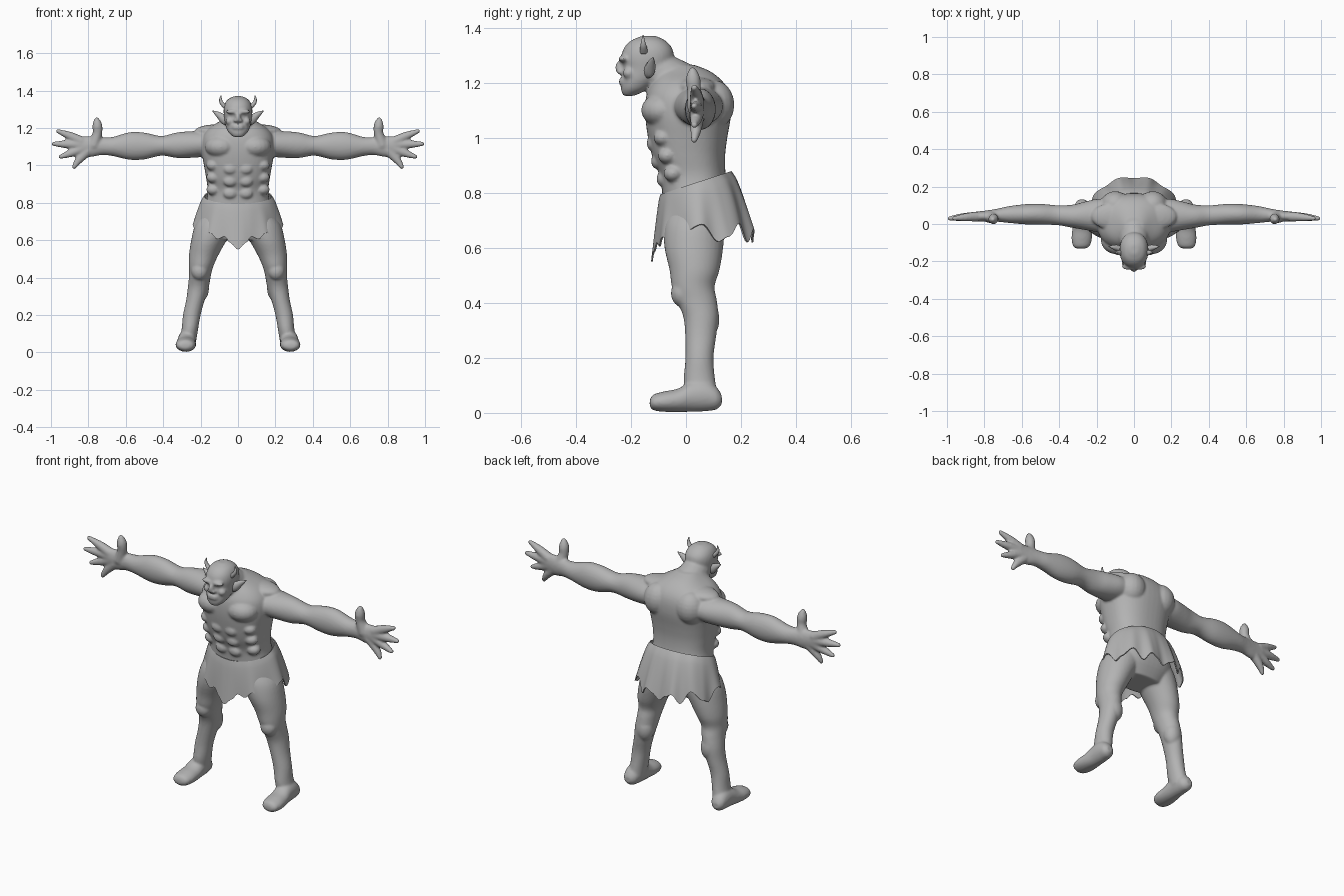
import bpy, bmesh, math
from mathutils import Vector, Matrix

grey = bpy.data.materials.new("stone grey")
grey.diffuse_color = (0.45, 0.45, 0.45, 1)


def spline(rows, steps):
    """Smooth interpolation through rows of numbers."""
    out = []
    for i in range(len(rows) - 1):
        p = [rows[max(0, min(len(rows) - 1, i + k))] for k in (-1, 0, 1, 2)]
        for s in range(steps):
            t = s / steps
            out.append([b + 0.5 * t * (c - a + t * (2*a - 5*b + 4*c - d + t * (3*(b - c) + d - a)))
                        for a, b, c, d in zip(*p)])
    return out + [list(rows[-1])]


def tube(bm, axis, rows, power=2.0, sides=32, steps=4):
    """Loft of ovals along an axis; row = position, then min/max of the two other axes."""
    rings = []
    for pos, a0, a1, b0, b1 in spline(rows, steps):
        ring = []
        for i in range(sides):
            t = 2 * math.pi * i / sides
            c, s = math.cos(t), math.sin(t)
            a = (a0 + a1) / 2 + (a1 - a0) / 2 * math.copysign(abs(c) ** (2 / power), c)
            b = (b0 + b1) / 2 + (b1 - b0) / 2 * math.copysign(abs(s) ** (2 / power), s)
            co = {'x': (pos, a, b), 'y': (a, pos, b), 'z': (a, b, pos)}[axis]
            ring.append(bm.verts.new(co))
        rings.append(ring)
    for r, q in zip(rings, rings[1:]):
        for i in range(sides):
            j = (i + 1) % sides
            bm.faces.new((r[i], r[j], q[j], q[i]))
    bm.faces.new(rings[0][::-1])
    bm.faces.new(rings[-1])


def blob(bm, centre, radii):
    m = Matrix.Translation(centre) @ Matrix.Diagonal((*radii, 1))
    bmesh.ops.create_uvsphere(bm, u_segments=20, v_segments=12, radius=1, matrix=m)


def finger(bm, points):
    """Chain of overlapping balls; point = x, y, z, radius."""
    for x, y, z, r in spline(points, 6):
        blob(bm, (x, y, z), (r, r, r))


def finish(name, bm, mods):
    bmesh.ops.recalc_face_normals(bm, faces=bm.faces)
    me = bpy.data.meshes.new(name)
    bm.to_mesh(me)
    bm.free()
    ob = bpy.data.objects.new(name, me)
    bpy.context.collection.objects.link(ob)
    me.materials.append(grey)
    for kind, settings in mods:
        mod = ob.modifiers.new(kind, kind)
        for k, v in settings.items():
            setattr(mod, k, v)
    bpy.ops.object.select_all(action='DESELECT')
    ob.select_set(True)
    bpy.context.view_layer.objects.active = ob
    bpy.ops.object.convert(target='MESH')
    ob.data.shade_smooth()
    return ob


MIRROR = ('MIRROR', {'use_mirror_merge': False})
body = bmesh.new()

# Torso, hips to the base of the neck
tube(body, 'z', [
    (0.60, -.13, .13, -.05, .12), (0.68, -.19, .19, -.08, .16), (0.78, -.175, .175, -.085, .16),
    (0.86, -.162, .162, -.095, .145), (0.93, -.17, .17, -.122, .142), (1.00, -.182, .182, -.138, .15),
    (1.08, -.195, .195, -.148, .163), (1.15, -.19, .19, -.145, .16), (1.20, -.155, .155, -.125, .137),
    (1.24, -.09, .09, -.10, .09), (1.265, -.05, .05, -.08, .03)], power=2.4, sides=48)
# Chest, shoulder blades and belly muscles
blob(body, (.09, -.085, 1.10), (.088, .078, .062))
blob(body, (.10, .10, 1.12), (.08, .076, .09))
blob(body, (.10, .04, 1.185), (.13, .075, .035))
for z, y in ((.85, -.087), (.915, -.107), (.98, -.123)):
    blob(body, (.042, y, z), (.036, .02, .028))
    blob(body, (.13, y + .04, z + .02), (.04, .035, .03))

# Neck
finger(body, [(0, 0, 1.18, .085), (0, -.06, 1.215, .08), (0, -.115, 1.25, .07)])

# Head
tube(body, 'z', [
    (1.152, -.024, .024, -.228, -.19), (1.175, -.05, .05, -.236, -.14), (1.21, -.066, .066, -.234, -.10),
    (1.25, -.073, .073, -.230, -.06), (1.29, -.077, .077, -.236, -.045), (1.325, -.072, .072, -.226, -.05),
    (1.353, -.054, .054, -.20, -.075), (1.37, -.022, .022, -.16, -.11)], power=2.2)
# Brow, nose, cheeks, lips
blob(body, (.03, -.228, 1.287), (.036, .018, .012))
blob(body, (0, -.238, 1.255), (.015, .02, .026))
blob(body, (.012, -.236, 1.24), (.013, .016, .010))
blob(body, (.045, -.208, 1.235), (.022, .022, .02))
for z in (1.198, 1.211):
    blob(body, (0, -.232, z), (.032, .013, .006))

# Arm
tube(body, 'x', [
    (.08, -.05, .12, 1.05, 1.19), (.18, -.045, .135, 1.045, 1.185), (.26, -.032, .12, 1.04, 1.182),
    (.33, -.02, .103, 1.04, 1.175), (.41, -.006, .10, 1.052, 1.157), (.50, -.004, .108, 1.032, 1.175),
    (.58, -.002, .106, 1.03, 1.177), (.67, .006, .095, 1.05, 1.152), (.73, .012, .082, 1.055, 1.15),
    (.79, .012, .072, 1.045, 1.155), (.85, .015, .065, 1.055, 1.155), (.88, .022, .058, 1.07, 1.145)])
# Fingers and thumb
finger(body, [(.84, .04, 1.11, .027), (.92, .036, 1.113, .022), (.985, .03, 1.115, .012)])
finger(body, [(.84, .04, 1.13, .027), (.90, .036, 1.158, .022), (.962, .03, 1.183, .012)])
finger(body, [(.83, .04, 1.09, .027), (.89, .036, 1.067, .022), (.948, .03, 1.046, .012)])
finger(body, [(.80, .04, 1.08, .028), (.85, .036, 1.03, .021), (.876, .03, .992, .012)])
finger(body, [(.77, .04, 1.11, .035), (.752, .03, 1.17, .026), (.752, .026, 1.21, .027), (.755, .024, 1.242, .015)])

# Leg
tube(body, 'z', [
    (.05, .225, .318, 0, .118), (.12, .214, .302, -.008, .106), (.20, .20, .294, -.002, .10),
    (.28, .178, .277, -.003, .11), (.35, .156, .268, -.01, .118), (.41, .145, .262, -.035, .112),
    (.46, .132, .262, -.052, .104), (.52, .105, .262, -.06, .122), (.60, .06, .25, -.078, .135),
    (.68, .01, .23, -.08, .14), (.74, .02, .19, -.06, .13)])
# Kneecap and calf
blob(body, (.205, -.015, .435), (.045, .04, .05))
blob(body, (.205, .075, .34), (.05, .047, .07))

# Foot
tube(body, 'y', [
    (-.132, .265, .305, .025, .045), (-.12, .238, .325, .01, .066), (-.08, .225, .334, .004, .078),
    (-.03, .225, .33, .003, .088), (.02, .226, .323, .004, .115), (.07, .228, .32, .006, .12),
    (.11, .238, .314, .012, .095), (.13, .26, .298, .03, .065)])

finish("body", body, [
    MIRROR,
    ('REMESH', {'mode': 'VOXEL', 'voxel_size': 0.0065}),
    ('SMOOTH', {'factor': 0.5, 'iterations': 5})])

# Pointed ears
ears = bmesh.new()
tube(ears, 'x', [
    (.06, -.155, -.125, 1.215, 1.268), (.085, -.148, -.112, 1.222, 1.278),
    (.108, -.138, -.112, 1.25, 1.288), (.136, -.122, -.118, 1.288, 1.293)], sides=16)
finish("ears", ears, [MIRROR])

# Small horns, curving out and then up
horns = bmesh.new()
tube(horns, 'z', [
    (1.305, .05, .078, -.168, -.138), (1.325, .066, .094, -.167, -.141), (1.34, .08, .1, -.165, -.145),
    (1.355, .086, .1, -.162, -.15), (1.374, .089, .092, -.157, -.154)], sides=14)
finish("horns", horns, [MIRROR])

# Ragged skirt: flared sheet with a torn hem (degrees from the front, height)
hem = [(0, .55), (10, .585), (18, .62), (28, .605), (38, .64), (50, .622), (64, .65), (88, .685),
       (107, .622), (118, .64), (135, .69), (150, .62), (161, .67), (170, .65), (180, .62)]


def hem_height(d):
    for (d0, z0), (d1, z1) in zip(hem, hem[1:]):
        if d <= d1:
            t = (d - d0) / (d1 - d0)
            return z0 + (z1 - z0) * t * t * (3 - 2 * t)


skirt = bmesh.new()
N, ROWS = 120, 10
grid = []
for r in range(ROWS + 1):
    s = r / ROWS
    ring = []
    for i in range(N):
        a = 2 * math.pi * i / N
        d = math.degrees(a)
        f = s ** 0.7
        fold = 0.006 * s * math.cos(9 * a)
        top = Vector((.178 * math.sin(a), .036 - .127 * math.cos(a), .835 - .042 * math.cos(a)))
        low = Vector(((.236 + fold) * math.sin(a), .065 - (.183 + fold) * math.cos(a), 0))
        v = top.lerp(low, f)
        v.z = top.z + (hem_height(min(d, 360 - d)) - top.z) * s
        ring.append(skirt.verts.new(v))
    grid.append(ring)
for p, q in zip(grid, grid[1:]):
    for i in range(N):
        j = (i + 1) % N
        skirt.faces.new((p[i], p[j], q[j], q[i]))
finish("skirt", skirt, [('SOLIDIFY', {'thickness': 0.006, 'offset': 0})])
bpy.ops.object.shade_smooth_by_angle(angle=math.radians(40))
